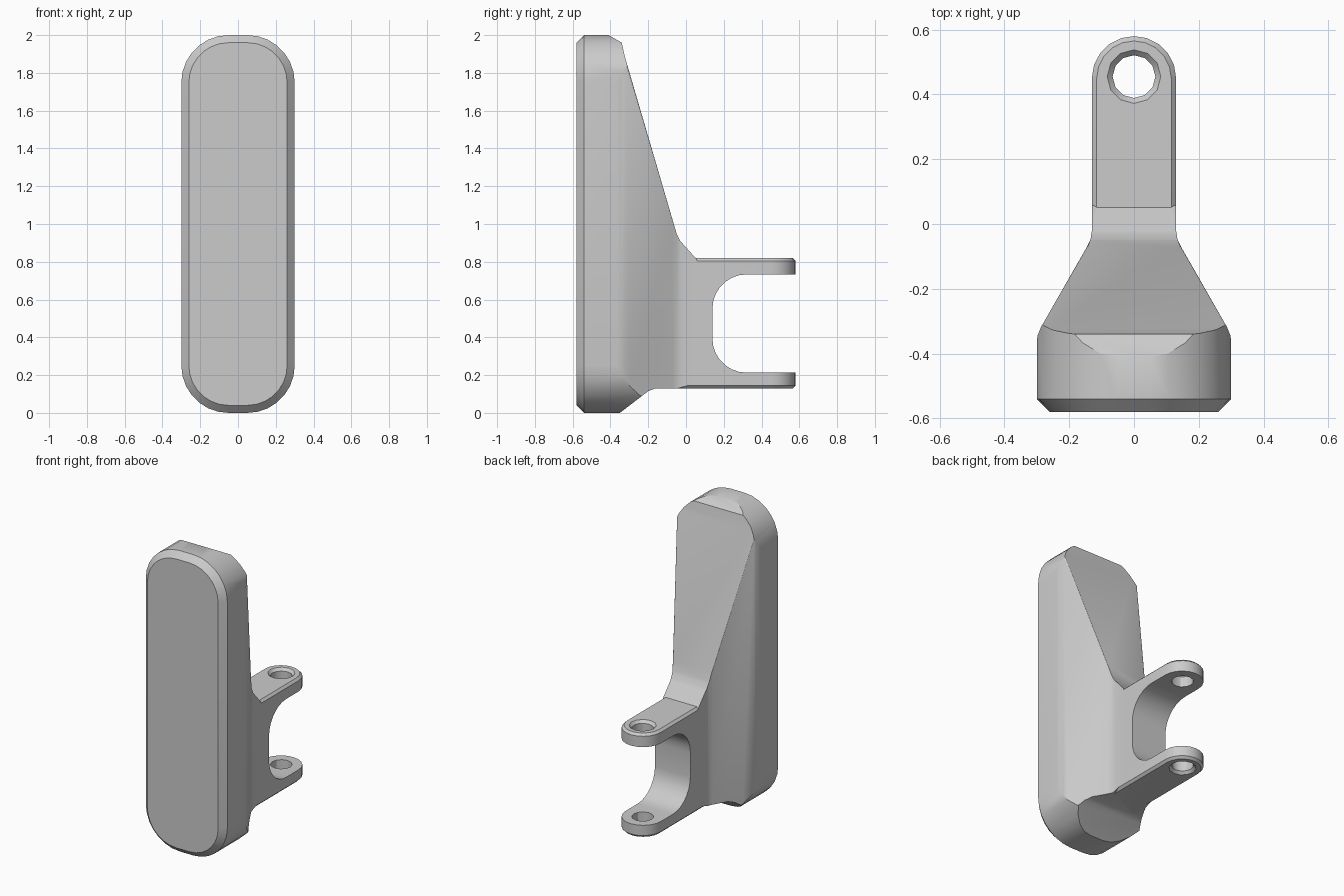
import bpy, bmesh
from math import cos, sin, pi, radians

cube = bpy.data.objects.get("Cube")
if cube:
    bpy.data.objects.remove(cube, do_unlink=True)

grey = bpy.data.materials.new("plain grey")
grey.use_nodes = True
COLOUR = (0.6, 0.6, 0.6, 1)
grey.diffuse_color = COLOUR
grey.node_tree.nodes["Principled BSDF"].inputs["Base Color"].default_value = COLOUR


def loft(name, rings):
    """Closed solid through rings of equal point count."""
    bm = bmesh.new()
    loops = [[bm.verts.new(p) for p in ring] for ring in rings]
    n = len(loops[0])
    for a, b in zip(loops, loops[1:]):
        for i in range(n):
            j = (i + 1) % n
            bm.faces.new((a[i], a[j], b[j], b[i]))
    bm.faces.new(loops[0])
    bm.faces.new(loops[-1])
    bmesh.ops.recalc_face_normals(bm, faces=bm.faces[:])
    mesh = bpy.data.meshes.new(name)
    bm.to_mesh(mesh)
    bm.free()
    obj = bpy.data.objects.new(name, mesh)
    bpy.context.collection.objects.link(obj)
    mesh.materials.append(grey)
    return obj


def combine(target, other, operation):
    """Apply a boolean and discard the second solid."""
    bpy.context.view_layer.objects.active = target
    mod = target.modifiers.new(operation, 'BOOLEAN')
    mod.operation, mod.object, mod.solver = operation, other, 'EXACT'
    bpy.ops.object.modifier_apply(modifier=mod.name)
    bpy.data.objects.remove(other, do_unlink=True)


def rounded_rect(cx, cy, hx, hy, r, steps=7):
    pts = []
    for k, (sx, sy) in enumerate([(1, 1), (-1, 1), (-1, -1), (1, -1)]):
        for i in range(steps + 1):
            a = pi / 2 * (k + i / steps)
            pts.append((cx + sx * (hx - r) + r * cos(a), cy + sy * (hy - r) + r * sin(a)))
    return pts


def circle(cy, r, z, steps=12):
    return [(r * cos(2 * pi * i / steps), cy + r * sin(2 * pi * i / steps), z) for i in range(steps)]


# Pad: rounded upright block with a chamfered front rim
def pad_ring(y, inset):
    return [(x, y, z) for x, z in rounded_rect(0, 1, 0.3 - inset, 1 - inset, 0.25 - inset)]


body = loft("padded_body", [pad_ring(-0.58, 0.04), pad_ring(-0.54, 0), pad_ring(0.5, 0)])

# Taper the body in plan, narrowing toward the bracket
half = [(0.4, -0.7), (0.4, -0.365), (0.3, -0.365), (0.298, -0.345), (0.287, -0.318),
        (0.145, -0.07), (0.134, -0.047), (0.13, -0.02), (0.13, 0.08)]
plan = half + [(-x, y) for x, y in reversed(half)]
combine(body, loft("plan_cutter", [[(x, y, z) for x, y in plan] for z in (-0.1, 2.1)]), 'INTERSECT')

# Trim the body to its sloped side profile
side = [(-0.7, -0.1), (-0.7, 2.1), (-0.41, 2.1), (-0.41, 2.0), (-0.34, 1.96), (-0.325, 1.89),
        (-0.05, 0.95), (-0.03, 0.91), (0.055, 0.815), (0.06, 0.8), (0.06, 0.16), (-0.04, 0.13),
        (-0.16, 0.13), (-0.2, 0.115), (-0.35, 0), (-0.35, -0.1)]
combine(body, loft("side_cutter", [[(x, y, z) for y, z in side] for x in (-0.5, 0.5)]), 'INTERSECT')

# Soften the two long ridges beside the sloped back
bm = bmesh.new()
bm.from_mesh(body.data)
bmesh.ops.remove_doubles(bm, verts=bm.verts[:], dist=0.0005)
bm.normal_update()
ridges = []
for e in bm.edges:
    if len(e.link_faces) == 2:
        for f, g in (e.link_faces, reversed(e.link_faces)):
            if f.normal.y > 0.9 and 0.2 < f.normal.z < 0.4 and abs(g.normal.x) > 0.8 and e.calc_length() > 0.3:
                ridges.append(e)
bmesh.ops.bevel(bm, geom=ridges, offset=0.016, segments=2, profile=0.5, affect='EDGES', clamp_overlap=True)
bm.to_mesh(body.data)
bm.free()


# Bracket: round-ended block with chamfered top and bottom
def bracket_ring(z, inset):
    r = 0.13 - inset
    arc = [(r * cos(pi * i / 10), 0.45 + r * sin(pi * i / 10), z) for i in range(11)]
    return [(r, -0.2, z)] + arc + [(-r, -0.2, z)]


bracket = loft("hinge_bracket", [bracket_ring(0.13, 0.015), bracket_ring(0.145, 0),
                                 bracket_ring(0.805, 0), bracket_ring(0.82, 0.015)])
combine(body, bracket, 'UNION')

# Slot between the two lugs
slot = rounded_rect(0.57, 0.473, 0.43, 0.26, 0.18)
combine(body, loft("slot_cutter", [[(x, y, z) for y, z in slot] for x in (-0.4, 0.4)]), 'DIFFERENCE')

# Countersunk pin holes through both lugs
levels = [(0.12, 0.092), (0.148, 0.066), (0.802, 0.066), (0.83, 0.092)]
combine(body, loft("pin_cutter", [circle(0.455, r, z) for z, r in levels]), 'DIFFERENCE')

# Smooth shading with sharp edges kept
body.name = "pad_with_hinge_bracket"
for o in bpy.context.selected_objects:
    o.select_set(False)
body.select_set(True)
bpy.context.view_layer.objects.active = body
bpy.ops.object.shade_smooth_by_angle(angle=radians(30))
